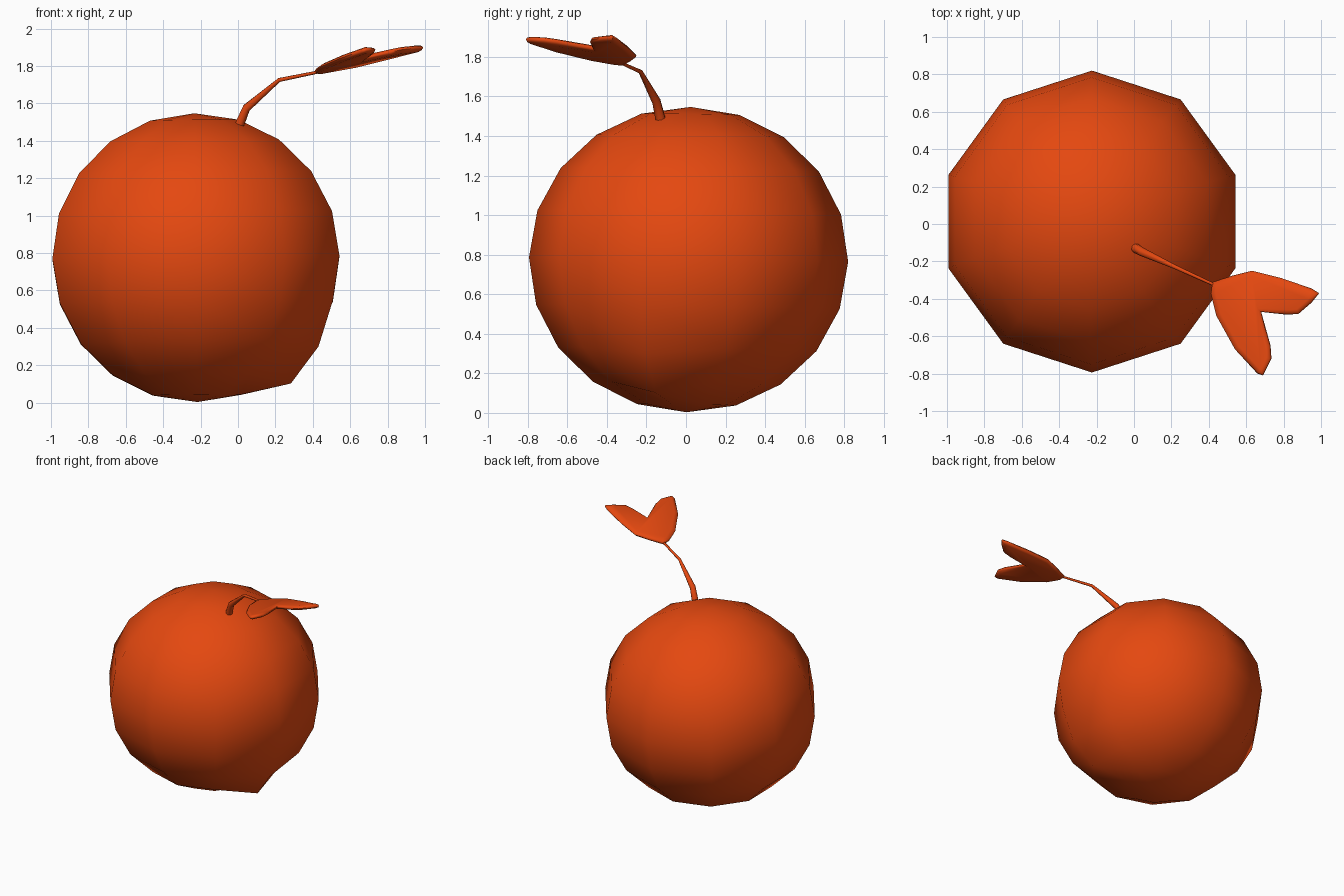
import bpy, bmesh
from math import pi, sin, cos, radians
from mathutils import Vector, Matrix

if "Cube" in bpy.data.objects:
    bpy.data.objects.remove(bpy.data.objects["Cube"], do_unlink=True)

COLOUR = (0.78, 0.065, 0.005, 1)
orange = bpy.data.materials.new("orange")
orange.use_nodes = True
orange.diffuse_color = COLOUR
orange.node_tree.nodes["Principled BSDF"].inputs["Base Color"].default_value = COLOUR


def finish(name, bm, smooth_angle):
    """Turn a bmesh into a smooth-shaded object."""
    bmesh.ops.recalc_face_normals(bm, faces=bm.faces)
    mesh = bpy.data.meshes.new(name)
    bm.to_mesh(mesh)
    bm.free()
    mesh.materials.append(orange)
    obj = bpy.data.objects.new(name, mesh)
    bpy.context.collection.objects.link(obj)
    bpy.ops.object.select_all(action='DESELECT')
    obj.select_set(True)
    bpy.context.view_layer.objects.active = obj
    bpy.ops.object.shade_smooth_by_angle(angle=radians(smooth_angle))
    return obj


# Fruit: half circle spun into a ten-sided ball, slightly tilted
SIDES = 10
RADIUS, HALF_HEIGHT = 0.807, 0.772
bm = bmesh.new()
profile = [bm.verts.new((0, RADIUS * sin(pi * i / SIDES), HALF_HEIGHT * cos(pi * i / SIDES)))
           for i in range(SIDES + 1)]
edges = [bm.edges.new(pair) for pair in zip(profile, profile[1:])]
bmesh.ops.spin(bm, geom=profile + edges, cent=(0, 0, 0), axis=(0, 0, 1),
               angle=2 * pi, steps=SIDES)
bmesh.ops.remove_doubles(bm, verts=bm.verts, dist=0.001)
tilt = Matrix.Rotation(radians(-0.8), 4, 'X') @ Matrix.Rotation(radians(-0.6), 4, 'Y')
bm.transform(Matrix.Translation((-0.225, 0.013, 0.775)) @ tilt)
# Small bulge low on the left
for spot, shift in (((0.23, -0.13, 0.15), (0.05, -0.01, -0.055)),
                    ((0.40, -0.18, 0.32), (0.03, -0.01, -0.03))):
    nearest = min(bm.verts, key=lambda v: (v.co - Vector(spot)).length)
    nearest.co += Vector(shift)
finish("fruit", bm, 60)

# Stem: tapered bent tube
path = [(0.01, -0.13, 1.49), (0.045, -0.15, 1.575), (0.22, -0.23, 1.725), (0.45, -0.335, 1.772)]
widths = [0.026, 0.023, 0.011, 0.008]
points = [Vector(p) for p in path]
bm = bmesh.new()
rings = []
for i, (p, w) in enumerate(zip(points, widths)):
    along = (points[min(i + 1, 3)] - points[max(i - 1, 0)]).normalized()
    side = along.cross(Vector((0, 0, 1))).normalized()
    up = side.cross(along)
    rings.append([bm.verts.new(p + w * (cos(a) * side + sin(a) * up))
                  for a in (k * pi / 4 for k in range(8))])
for a, b in zip(rings, rings[1:]):
    for k in range(8):
        bm.faces.new((a[k], a[k - 1], b[k - 1], b[k]))
bm.faces.new(rings[0])
bm.faces.new(rings[-1])
finish("stem", bm, 50)

# Leaf pair: two-lobed outline on a sloping plane, rounded above and below
outline = [(0.42, -0.31), (0.53, -0.275), (0.63, -0.25), (0.79, -0.29), (0.95, -0.345),
           (0.99, -0.37), (0.95, -0.42), (0.88, -0.48), (0.82, -0.485), (0.68, -0.47),
           (0.73, -0.65), (0.735, -0.72), (0.69, -0.81), (0.66, -0.8), (0.54, -0.67),
           (0.44, -0.49), (0.41, -0.37)]


def on_plane(x, y, lift=0):
    return Vector((x, y, 1.77 + 0.215 * (x - 0.42) - 0.125 * (y + 0.33) + lift))


def inset(i, distance):
    """Move an outline corner inward along its bisector."""
    here = Vector(outline[i])
    before = (here - Vector(outline[i - 1])).normalized()
    after = (Vector(outline[(i + 1) % len(outline)]) - here).normalized()
    t = (before + after).normalized()
    return here + distance * Vector((t.y, -t.x))


bm = bmesh.new()
count = len(outline)
rim = [bm.verts.new(on_plane(x, y)) for x, y in outline]
for direction in (1, -1):
    outer = rim
    for distance, lift in ((0.008, 0.011), (0.026, 0.018)):
        inner = [bm.verts.new(on_plane(*inset(i, distance), direction * lift))
                 for i in range(count)]
        for i in range(count):
            bm.faces.new((outer[i - 1], outer[i], inner[i], inner[i - 1]))
        outer = inner
    bm.faces.new(outer)
finish("leaf_pair", bm, 70)
